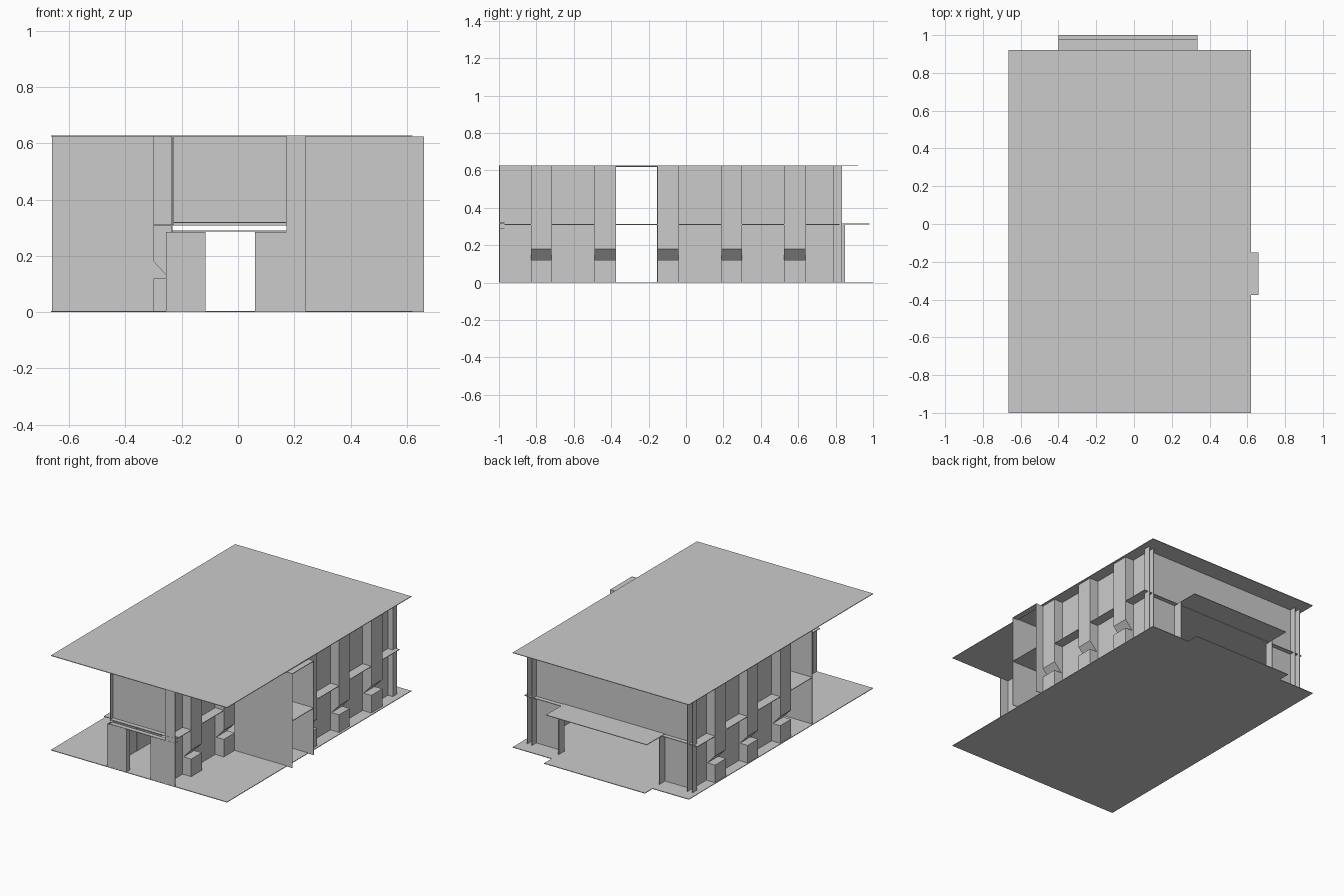
import bpy, bmesh

if "Cube" in bpy.data.objects:
    bpy.data.objects.remove(bpy.data.objects["Cube"])

T = 0.004          # sheet thickness
H = 0.623          # wall height
F = 0.31           # upper floor level


def make(name, verts, faces):
    me = bpy.data.meshes.new(name)
    me.from_pydata(verts, [], faces)
    bm = bmesh.new()
    bm.from_mesh(me)
    bmesh.ops.recalc_face_normals(bm, faces=bm.faces)
    bm.to_mesh(me)
    bm.free()
    ob = bpy.data.objects.new(name, me)
    bpy.context.collection.objects.link(ob)
    return ob


def prism(name, profile, y0, y1):
    """Extrude an x-z profile from y0 to y1."""
    n = len(profile)
    verts = [(x, y, z) for y in (y0, y1) for x, z in profile]
    faces = [tuple(range(n)), tuple(range(n, 2 * n))]
    faces += [(i, (i + 1) % n, (i + 1) % n + n, i + n) for i in range(n)]
    return make(name, verts, faces)


def box(name, x0, x1, y0, y1, z0, z1):
    return prism(name, [(x0, z0), (x1, z0), (x1, z1), (x0, z1)], y0, y1)


def wall_x(name, x, y0, y1, z0=0, z1=H):      # sheet facing x
    return box(name, x - T / 2, x + T / 2, y0, y1, z0, z1)


def wall_y(name, y, x0, x1, z0=0, z1=H):      # sheet facing y
    return box(name, x0, x1, y - T / 2, y + T / 2, z0, z1)


def slab(name, x0, x1, y0, y1, z):            # horizontal sheet
    return box(name, x0, x1, y0, y1, z - T / 2, z + T / 2)


# Ground plate with rear step, and the roof
slab("ground", -0.665, 0.62, -1, 0.92, T / 2)
slab("rear_step", -0.4, 0.335, 0.92, 1.0, T / 2)
slab("roof", -0.665, 0.62, -1, 0.92, 0.625)
slab("side_bay_roof", 0.62, 0.66, -0.375, -0.152, 0.62)

# Upper floor
slab("main_floor", -0.66, 0.605, -0.375, 0.82, F)
slab("front_floor", -0.30, 0.24, -0.97, -0.375, F)
slab("side_bay_floor", 0.605, 0.66, -0.375, -0.152, F)


# Vented piers: a triangular notch near the base
def pier(xi, xo, y0, y1):
    notch = xo + (xi - xo) * 0.85
    prism("vented_pier", [(xi, 0), (xo, 0), (xo, 0.12), (notch, 0.12),
                          (xo, 0.18), (xo, H), (xi, H)], y0, y1)


PIERS = [(-0.83, -0.72), (-0.49, -0.377), (-0.152, -0.04),
         (0.19, 0.30), (0.525, 0.64)]
for i, (y0, y1) in enumerate(PIERS):
    for xi, xo in ([(0.175, 0.24), (-0.235, -0.30)] if i < 2
                   else [(0.54, 0.605), (-0.595, -0.66)]):
        pier(xi, xo, y0, y1)

# Recessed window walls between the piers
for y0, y1 in [(-0.97, -0.83), (-0.72, -0.49)]:
    for x in (0.175, -0.235):
        wall_x("front_window_wall", x, y0, y1)
for y0, y1 in [(-0.04, 0.19), (0.30, 0.525), (0.64, 0.79)]:
    for x in (0.54, -0.595):
        wall_x("main_window_wall", x, y0, y1)

# Cross walls where the wide block meets the narrow front
wall_y("cross_wall_right", -0.375, 0.24, 0.66)
wall_y("cross_wall_left", -0.375, -0.66, -0.235)
wall_y("side_bay_wall", -0.152, 0.24, 0.66)

# Front facade, door opening and canopy
wall_y("front_upper_wall", -0.97, -0.235, 0.175, F, H)
wall_x("front_left_fin", -0.232, -1, -0.97, F, H)
wall_x("front_right_fin", 0.175, -1, -0.97)
wall_y("front_corner_wall", -0.997, 0.175, 0.24)
wall_y("front_lower_left", -0.997, -0.255, -0.115, 0, 0.285)
wall_y("front_lower_right", -0.997, 0.06, 0.175, 0, 0.285)
for x in (-0.253, -0.117, 0.062):
    wall_x("door_jamb", x, -0.997, -0.96, 0, 0.285)
slab("front_canopy_lower", -0.235, 0.24, -1, -0.97, 0.288)
slab("front_canopy_upper", -0.235, 0.24, -1, -0.97, 0.318)

# Rear facade, corner columns, entrance fins and canopy
wall_y("rear_upper_wall", 0.79, -0.595, 0.54, F, H)
wall_y("rear_lower_right", 0.79, 0.335, 0.54, 0, F)
wall_y("rear_lower_left", 0.79, -0.595, -0.4, 0, F)
for x in (0.54, -0.595):
    s = 1 if x > 0 else -1
    wall_x("rear_corner_fin", x, 0.79, 0.835)
    wall_x("rear_corner_fin", x + 0.035 * s, 0.79, 0.835)
    wall_y("rear_corner_face", 0.79, min(x, x + 0.035 * s),
           max(x, x + 0.035 * s))
for x in (0.335, -0.4):
    wall_x("entrance_fin", x, 0.79, 0.85, 0, F)
slab("rear_canopy", -0.4, 0.335, 0.77, 0.98, F + 0.003)
